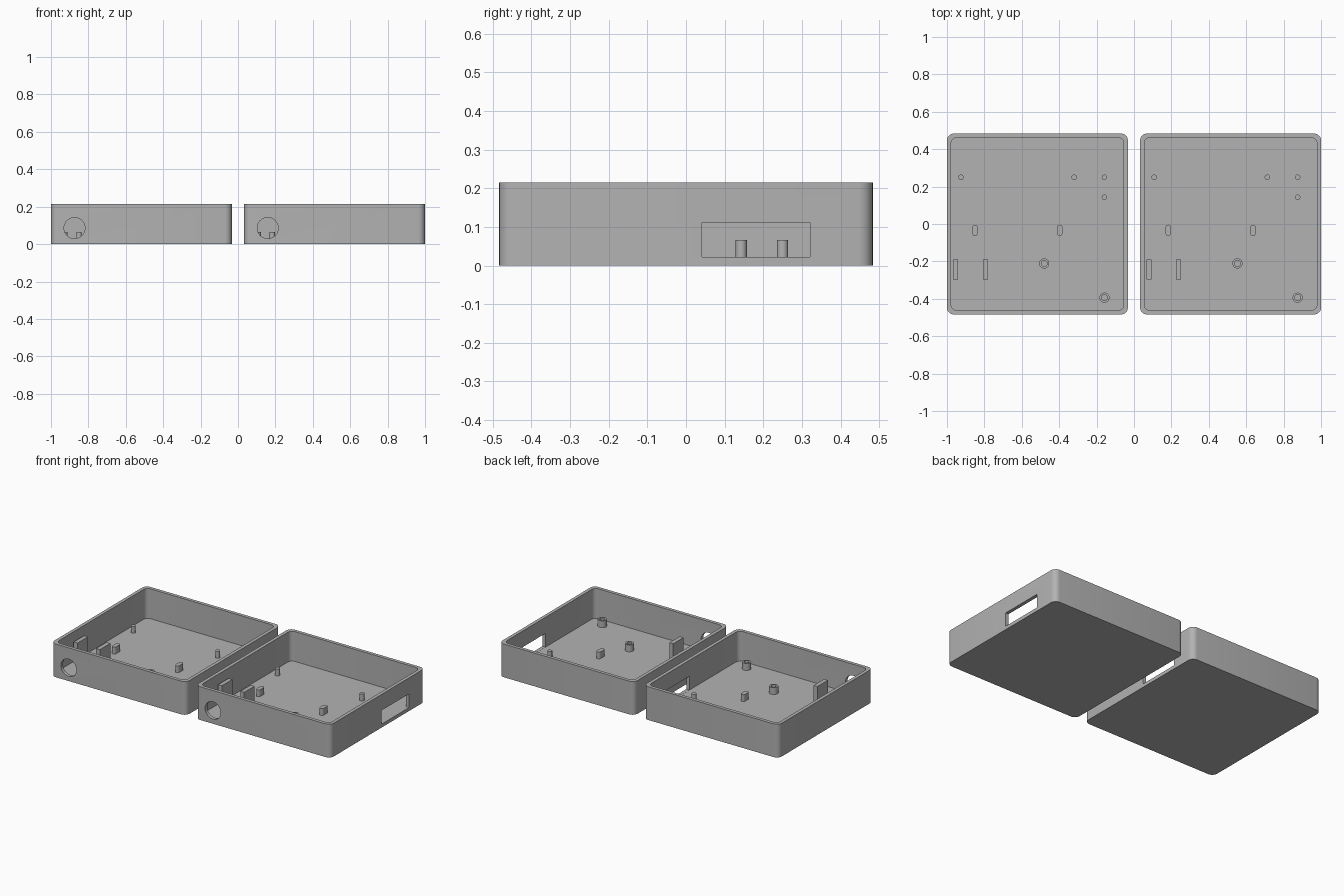
import bpy, bmesh, math
from mathutils import Vector

if "Cube" in bpy.data.objects:
    bpy.data.objects.remove(bpy.data.objects["Cube"])

SIZE, HEIGHT, WALL, FLOOR = 0.967, 0.215, 0.022, 0.022
PEG_TOP = 0.066

grey = bpy.data.materials.new("plain grey")
grey.diffuse_color = (0.45, 0.45, 0.45, 1)
grey.use_nodes = True
grey.node_tree.nodes["Principled BSDF"].inputs["Base Color"].default_value = grey.diffuse_color


def rounded(w, d, r, n=6):
    """Outline of a rectangle w x d with corner radius r."""
    pts = []
    for k, (sx, sy) in enumerate([(1, 1), (-1, 1), (-1, -1), (1, -1)]):
        for i in range(n + 1):
            a = math.pi / 2 * (k + i / n)
            pts.append((sx * (w / 2 - r) + r * math.cos(a),
                        sy * (d / 2 - r) + r * math.sin(a)))
    return pts


def circle(r, n=24):
    return [(r * math.cos(2 * math.pi * i / n), r * math.sin(2 * math.pi * i / n))
            for i in range(n)]


def rect(w, d):
    return [(-w / 2, -d / 2), (w / 2, -d / 2), (w / 2, d / 2), (-w / 2, d / 2)]


def prism(name, outline, z0, z1, at=(0, 0)):
    """Extrude an outline from z0 to z1 around the point at."""
    bm = bmesh.new()
    face = bm.faces.new([bm.verts.new((x + at[0], y + at[1], z0)) for x, y in outline])
    top = bmesh.ops.extrude_face_region(bm, geom=[face])["geom"]
    bmesh.ops.translate(bm, vec=(0, 0, z1 - z0),
                        verts=[v for v in top if isinstance(v, bmesh.types.BMVert)])
    bmesh.ops.recalc_face_normals(bm, faces=bm.faces)
    mesh = bpy.data.meshes.new(name)
    bm.to_mesh(mesh)
    bm.free()
    mesh.materials.append(grey)
    ob = bpy.data.objects.new(name, mesh)
    bpy.context.collection.objects.link(ob)
    return ob


def cut(ob, cutter):
    """Subtract the cutter and remove it."""
    cutter.hide_render = True
    mod = ob.modifiers.new("cut", "BOOLEAN")
    mod.operation, mod.object, mod.solver = "DIFFERENCE", cutter, "EXACT"
    bpy.context.view_layer.objects.active = ob
    bpy.ops.object.modifier_apply(modifier=mod.name)
    bpy.data.objects.remove(cutter)


def smooth(ob):
    bpy.ops.object.select_all(action="DESELECT")
    ob.select_set(True)
    bpy.context.view_layer.objects.active = ob
    bpy.ops.object.shade_smooth_by_angle(angle=math.radians(30))


def build_tray(side, left):
    cx = left + SIZE / 2

    # Open tray with rounded corners
    tray = prism(side + "_tray", rounded(SIZE, SIZE, 0.036), 0, HEIGHT, (cx, 0))
    inner = SIZE - 2 * WALL
    cut(tray, prism("cavity", rounded(inner, inner, 0.03), FLOOR, HEIGHT + 0.1, (cx, 0)))

    # Round cable hole in the front wall
    hole = prism("cable_hole", circle(0.056, 32), -0.05, 0.05)
    hole.rotation_euler.x = math.pi / 2
    hole.location = (left + 0.126, -SIZE / 2, 0.086)
    cut(tray, hole)

    # Rectangular port in the right wall
    cut(tray, prism("port", rect(0.1, 0.28), FLOOR + 0.0005, 0.111,
                    (left + SIZE, 0.181)))
    smooth(tray)

    base = FLOOR - 0.004
    # Thin locating pegs
    for i, (x, y) in enumerate([(0.075, 0.25), (0.68, 0.25), (0.842, 0.25), (0.842, 0.143)]):
        smooth(prism(f"{side}_peg_{i}", circle(0.0145, 20), base, PEG_TOP, (left + x, y)))

    # Oblong supports
    for i, x in enumerate([0.15, 0.603]):
        smooth(prism(f"{side}_oblong_support_{i}", rounded(0.028, 0.06, 0.0139),
                     base, PEG_TOP, (left + x, -0.034)))

    # Hollow screw posts
    for i, (x, y) in enumerate([(0.52, -0.211), (0.842, -0.394)]):
        post = prism(f"{side}_screw_post_{i}", circle(0.027), base, PEG_TOP, (left + x, y))
        cut(post, prism("bore", circle(0.016), FLOOR, 0.2, (left + x, y)))
        smooth(post)

    # Upright plates either side of the cable hole
    for i, x in enumerate([0.046, 0.206]):
        prism(f"{side}_upright_plate_{i}", rect(0.027, 0.107), base, 0.157,
              (left + x, -0.244))


build_tray("left", -1.0)
build_tray("right", 1.0 - SIZE)
